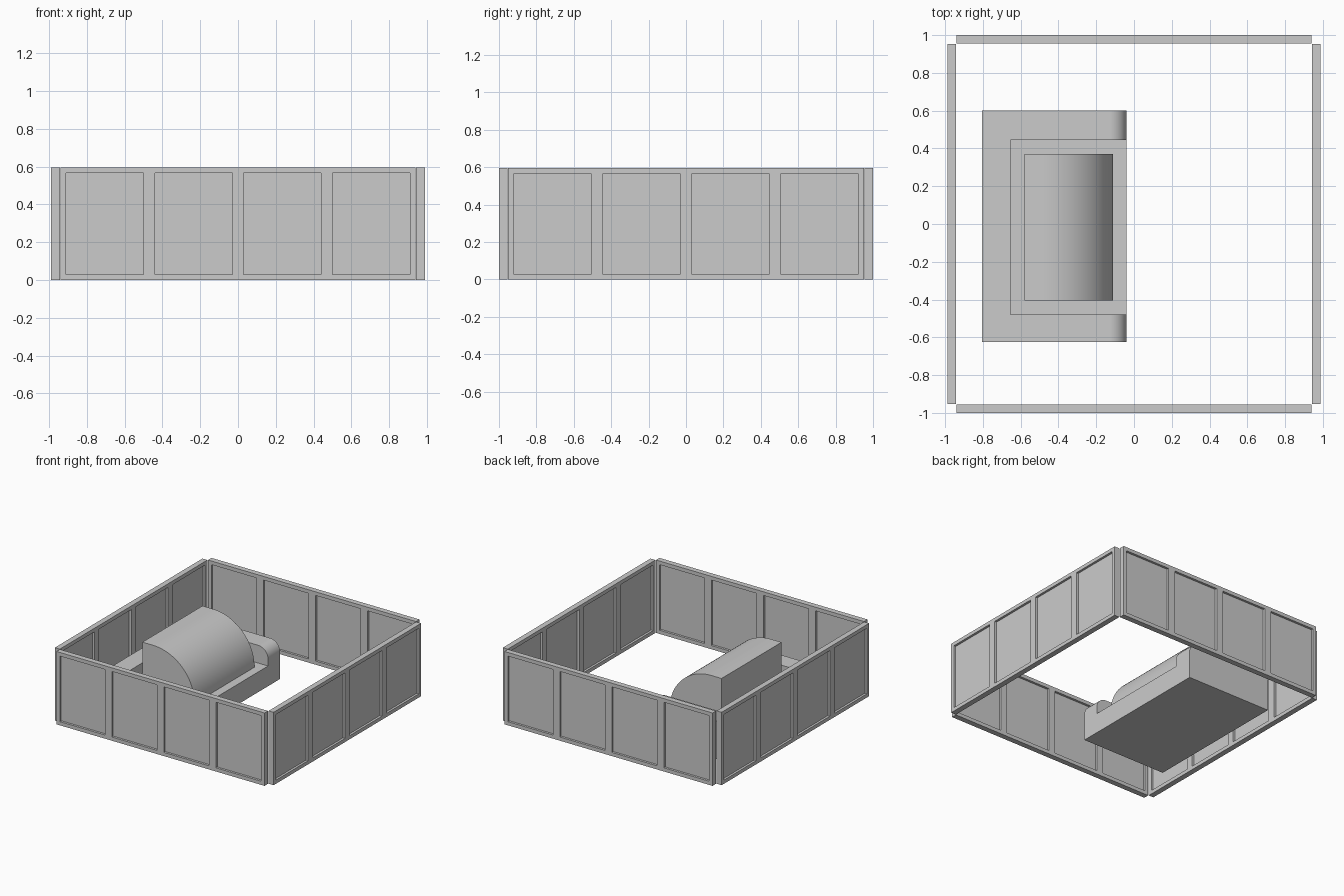
import bpy, bmesh, math

if "Cube" in bpy.data.objects:
    bpy.data.objects.remove(bpy.data.objects["Cube"])


def mesh_object(name, bm):
    bmesh.ops.recalc_face_normals(bm, faces=bm.faces)
    me = bpy.data.meshes.new(name)
    bm.to_mesh(me)
    bm.free()
    ob = bpy.data.objects.new(name, me)
    bpy.context.collection.objects.link(ob)
    return ob


def add_box(bm, x0, x1, y0, y1, z0, z1):
    vs = bmesh.ops.create_cube(bm, size=1)["verts"]
    for v in vs:
        v.co.x = x0 if v.co.x < 0 else x1
        v.co.y = y0 if v.co.y < 0 else y1
        v.co.z = z0 if v.co.z < 0 else z1


def side_profile(name, x0, x1, z0, z1, r, y0, y1):
    """Block seen from the side, with its upper front (+x) edge rounded."""
    pts = [(x0, z0), (x0, z1)]
    for i in range(25):
        a = math.pi / 2 * (1 - i / 24)
        pts.append((x1 - r + r * math.cos(a), z1 - r + r * math.sin(a)))
    if z1 - r > z0 + 1e-4:
        pts.append((x1, z0))
    bm = bmesh.new()
    face = bm.faces.new([bm.verts.new((x, y0, z)) for x, z in pts])
    new = bmesh.ops.extrude_face_region(bm, geom=[face])["geom"]
    for v in new:
        if isinstance(v, bmesh.types.BMVert):
            v.co.y = y1
    ob = mesh_object(name, bm)
    bpy.context.view_layer.objects.active = ob
    ob.select_set(True)
    bpy.ops.object.shade_smooth_by_angle(angle=math.radians(30))
    ob.select_set(False)


H, T, RAIL = 0.595, 0.045, 0.03


def wall(name, half, offset, angle):
    """Framed wall: one-piece frame with four openings and a thin centre panel."""
    bm = bmesh.new()
    h = T / 2
    pitch = (2 * half - 2 * RAIL + 2 * RAIL) / 4
    # top and bottom rails
    add_box(bm, -half, half, -h, h, 0, RAIL)
    add_box(bm, -half, half, -h, h, H - RAIL, H)
    # posts
    for i in range(5):
        c = -half + pitch * i
        add_box(bm, max(c - RAIL, -half), min(c + RAIL, half), -h, h, RAIL, H - RAIL)
    frame = mesh_object(name + "_frame", bm)
    # panel
    bm = bmesh.new()
    add_box(bm, -half + RAIL / 2, half - RAIL / 2, -0.004, 0.004, RAIL / 2, H - RAIL / 2)
    panel = mesh_object(name + "_panel", bm)
    for ob in (frame, panel):
        ob.rotation_euler.z = angle
        ob.location = (math.sin(angle) * offset, -math.cos(angle) * offset, 0)


wall("front_wall", 0.94, 1 - T / 2, 0)
wall("right_wall", 0.952, 0.988 - T / 2, math.pi / 2)
wall("back_wall", 0.94, 1 - T / 2, math.pi)
wall("left_wall", 0.952, 0.988 - T / 2, -math.pi / 2)

# seat: arms, back and low base
SEAT, TOP = 0.165, 0.31
side_profile("front_arm", -0.805, -0.04, 0, TOP, 0.09, -0.625, -0.48)
side_profile("rear_arm", -0.805, -0.04, 0, TOP, 0.09, 0.445, 0.60)
bm = bmesh.new()
add_box(bm, -0.805, -0.655, -0.48, 0.445, 0, TOP)
mesh_object("seat_back", bm)
bm = bmesh.new()
add_box(bm, -0.655, -0.04, -0.48, 0.445, 0, SEAT)
mesh_object("seat_base", bm)

# tall rounded block resting on the base
side_profile("rounded_block", -0.58, -0.11, SEAT, 0.54, 0.375, -0.405, 0.37)
